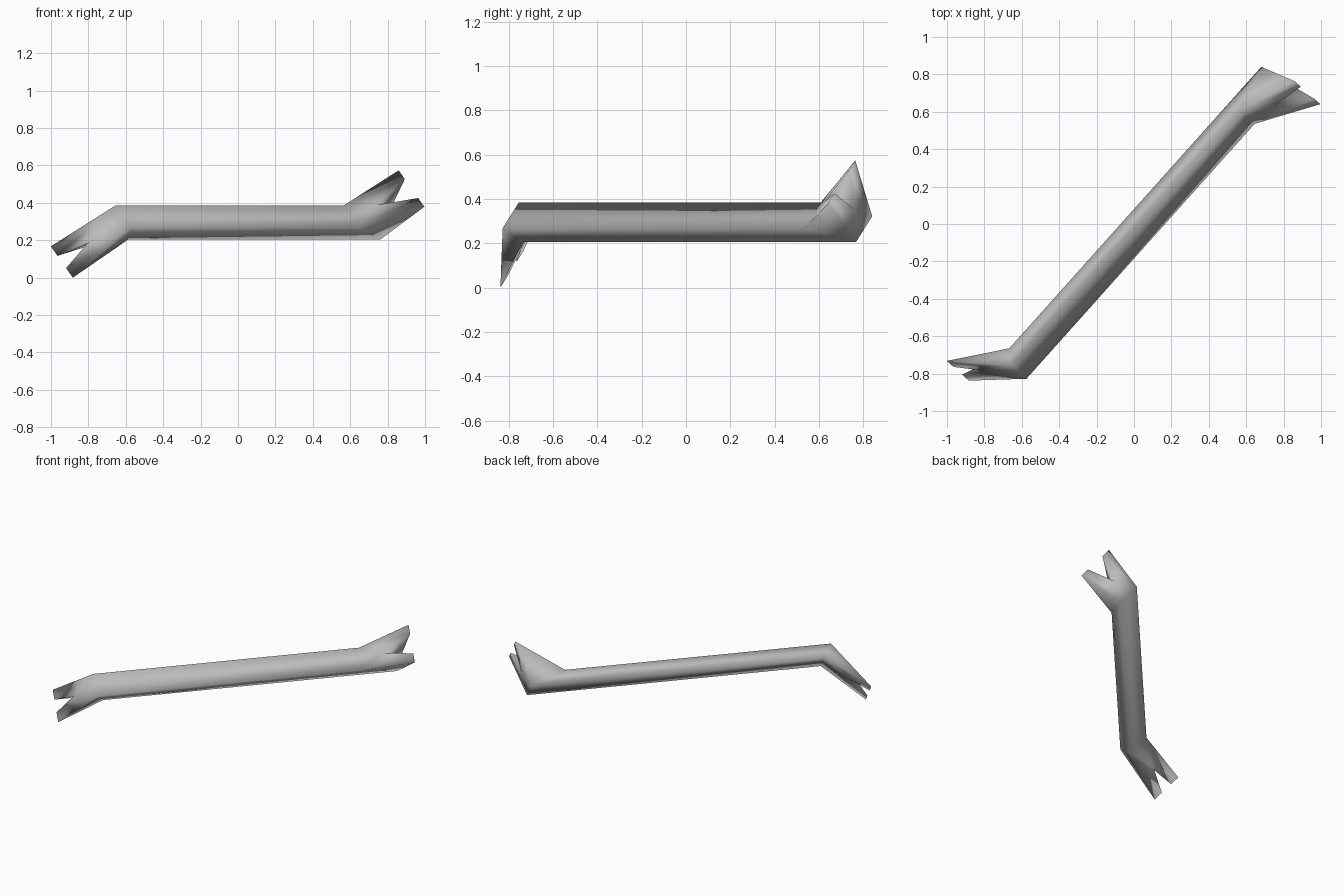
import bpy
import bmesh
from mathutils import Vector

cube = bpy.data.objects.get("Cube")
if cube:
    bpy.data.objects.remove(cube, do_unlink=True)

# Bar frame: length runs along the bar, width across the claws, thick in the bend direction
LENGTH = Vector((0.667, 0.745, 0)).normalized()
SIDE = Vector((LENGTH.y, -LENGTH.x, 0))
UP = Vector((0, 0, 1))
WIDTH = SIDE * 0.687 - UP * 0.727
THICK = SIDE * 0.727 + UP * 0.687
CENTRE = SIDE * 0.035 + UP * 0.295
HALF_W, HALF_T = 0.08, 0.046

bm = bmesh.new()


def point(s, w, t):
    return bm.verts.new(CENTRE + LENGTH * s + WIDTH * w + THICK * t)


def claw(elbow_top, elbow_bottom, tip_s, tip_t, outer, inner, shift, notch):
    """Forked wedge; returns its elbow corners as a ring."""
    elbow_s = {1: elbow_top, -1: elbow_bottom}
    corner = {(f, w): point(elbow_s[f], w * HALF_W, f * HALF_T)
              for f in (1, -1) for w in (1, -1)}
    # Sharp prong edges
    out = {w: point(tip_s, w * outer + shift, tip_t) for w in (1, -1)}
    inn = {w: point(tip_s, w * inner + shift, tip_t) for w in (1, -1)}
    # Root of the fork on the upper and lower faces
    root = {}
    for f in (1, -1):
        s = elbow_s[f] + (tip_s - elbow_s[f]) * notch
        t = f * HALF_T + (tip_t - f * HALF_T) * notch
        root[f] = point(s, 0, t)
    for f in (1, -1):
        bm.faces.new((corner[f, 1], root[f], corner[f, -1]))
        for w in (1, -1):
            bm.faces.new((corner[f, w], out[w], inn[w], root[f]))
    for w in (1, -1):
        bm.faces.new((corner[1, w], corner[-1, w], out[w]))
        bm.faces.new((root[1], inn[w], root[-1]))
    return [corner[k] for k in ((1, 1), (1, -1), (-1, -1), (-1, 1))]


# Two claws bent in opposite directions, joined by the straight shaft
right_ring = claw(-1.0, -0.94, -1.213, -0.30, 0.115, 0.045, 0.007, 0.53)
left_ring = claw(0.829, 1.08, 1.142, 0.261, 0.134, 0.07, -0.003, 0.42)
for i in range(4):
    j = (i + 1) % 4
    bm.faces.new((right_ring[i], right_ring[j], left_ring[j], left_ring[i]))

bmesh.ops.recalc_face_normals(bm, faces=bm.faces)
for face in bm.faces:
    face.smooth = True

mesh = bpy.data.meshes.new("pry_bar")
bm.to_mesh(mesh)
bm.free()
bar = bpy.data.objects.new("pry_bar", mesh)
bpy.context.collection.objects.link(bar)

# Plain grey metal
grey = bpy.data.materials.new("grey_metal")
grey.use_nodes = True
colour = (0.5, 0.5, 0.5, 1)
grey.diffuse_color = colour
grey.node_tree.nodes["Principled BSDF"].inputs["Base Color"].default_value = colour
mesh.materials.append(grey)
